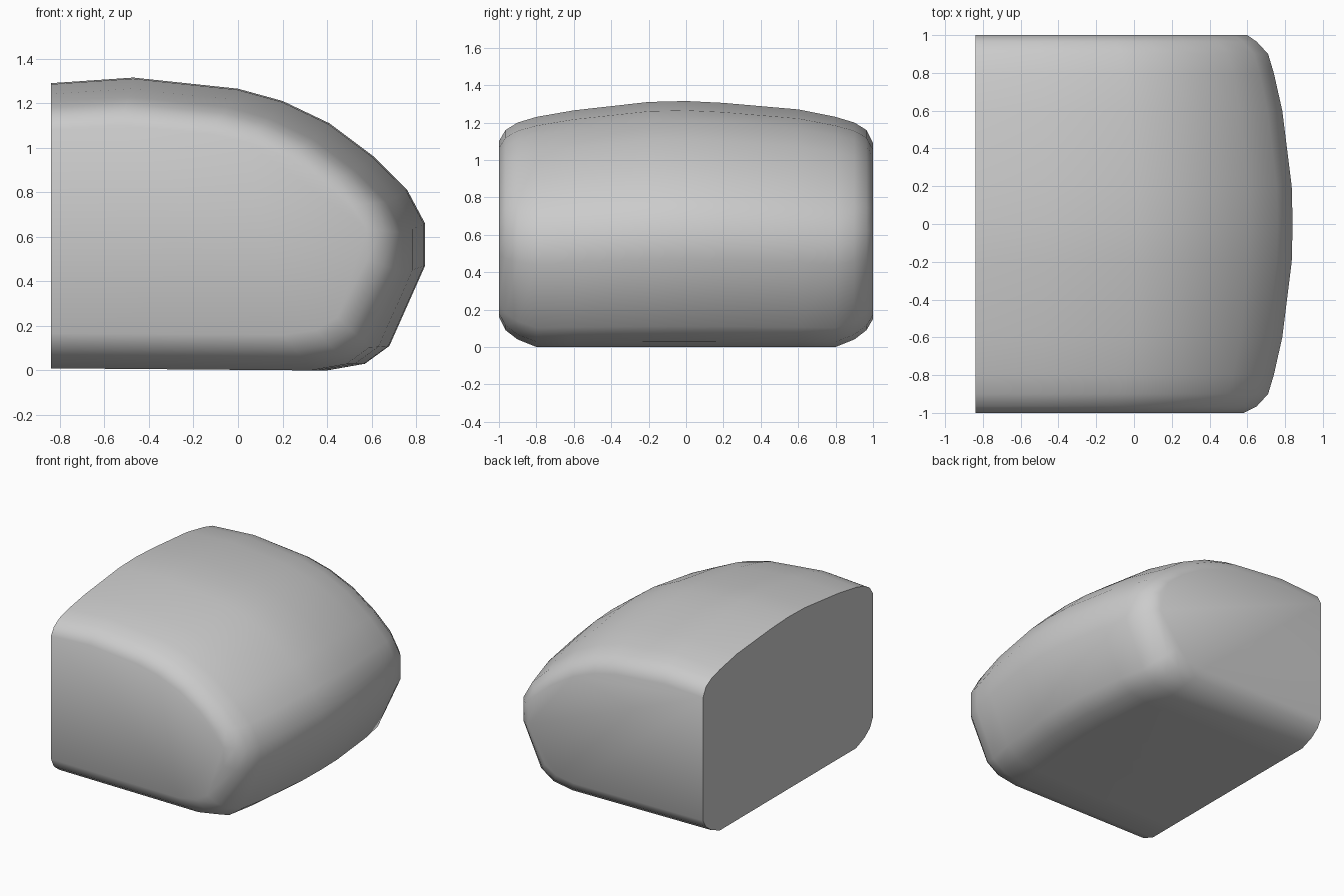
import bpy
import bmesh
import math

cube = bpy.data.objects.get("Cube")
if cube:
    bpy.data.objects.remove(cube, do_unlink=True)

# Plain grey material
grey = bpy.data.materials.new("stone_grey")
grey.use_nodes = True
colour = (0.6, 0.6, 0.6, 1)
grey.diffuse_color = colour
grey.node_tree.nodes["Principled BSDF"].inputs["Base Color"].default_value = colour

# Middle outline of the block: flat back and base, domed top and nose
BACK, HEIGHT = -0.84, 1.315
outline = [(BACK, 0.01), (0.4, 0), (0.57, 0.03), (0.68, 0.11), (0.84, 0.47),
           (0.84, 0.66), (0.76, 0.81), (0.61, 0.96), (0.41, 1.11), (0.2, 1.21),
           (0, 1.265), (-0.47, HEIGHT), (BACK, 1.29)]

# Cross-sections along the width: y, nose position, base height, top height
sections = [(-1, 0.58, 0.16, 1.1), (-0.965, 0.65, 0.09, 1.16),
            (-0.9, 0.71, 0.04, 1.2), (-0.8, 0.74, 0, 1.23),
            (-0.6, 0.785, 0, 1.265), (-0.2, 0.835, 0, 1.31),
            (0, 0.84, 0, HEIGHT), (0.2, 0.835, 0, 1.305),
            (0.6, 0.785, 0, 1.27), (0.8, 0.74, 0, 1.23),
            (0.9, 0.71, 0.04, 1.2), (0.965, 0.65, 0.09, 1.16),
            (1, 0.6, 0.15, 1.09)]


def add_section(bm, y, nose, base, top):
    """Fit the outline between the given nose, base and top."""
    ring = []
    for x, z in outline:
        fx = BACK + (x - BACK) * (nose - BACK) / (0.84 - BACK)
        fz = base + z * (top - base) / HEIGHT
        ring.append(bm.verts.new((fx, y, fz)))
    return ring


# Skin the sections and close both ends
bm = bmesh.new()
rings = [add_section(bm, *s) for s in sections]
count = len(outline)
for near, far in zip(rings, rings[1:]):
    for i in range(count):
        j = (i + 1) % count
        bm.faces.new((near[i], near[j], far[j], far[i]))
bm.faces.new(rings[0])
bm.faces.new(rings[-1])
bmesh.ops.recalc_face_normals(bm, faces=bm.faces)
mesh = bpy.data.meshes.new("rounded_block")
bm.to_mesh(mesh)
bm.free()

block = bpy.data.objects.new("rounded_block", mesh)
bpy.context.collection.objects.link(block)
mesh.materials.append(grey)
bpy.context.view_layer.objects.active = block
block.select_set(True)
bpy.ops.object.shade_smooth_by_angle(angle=math.radians(40))
